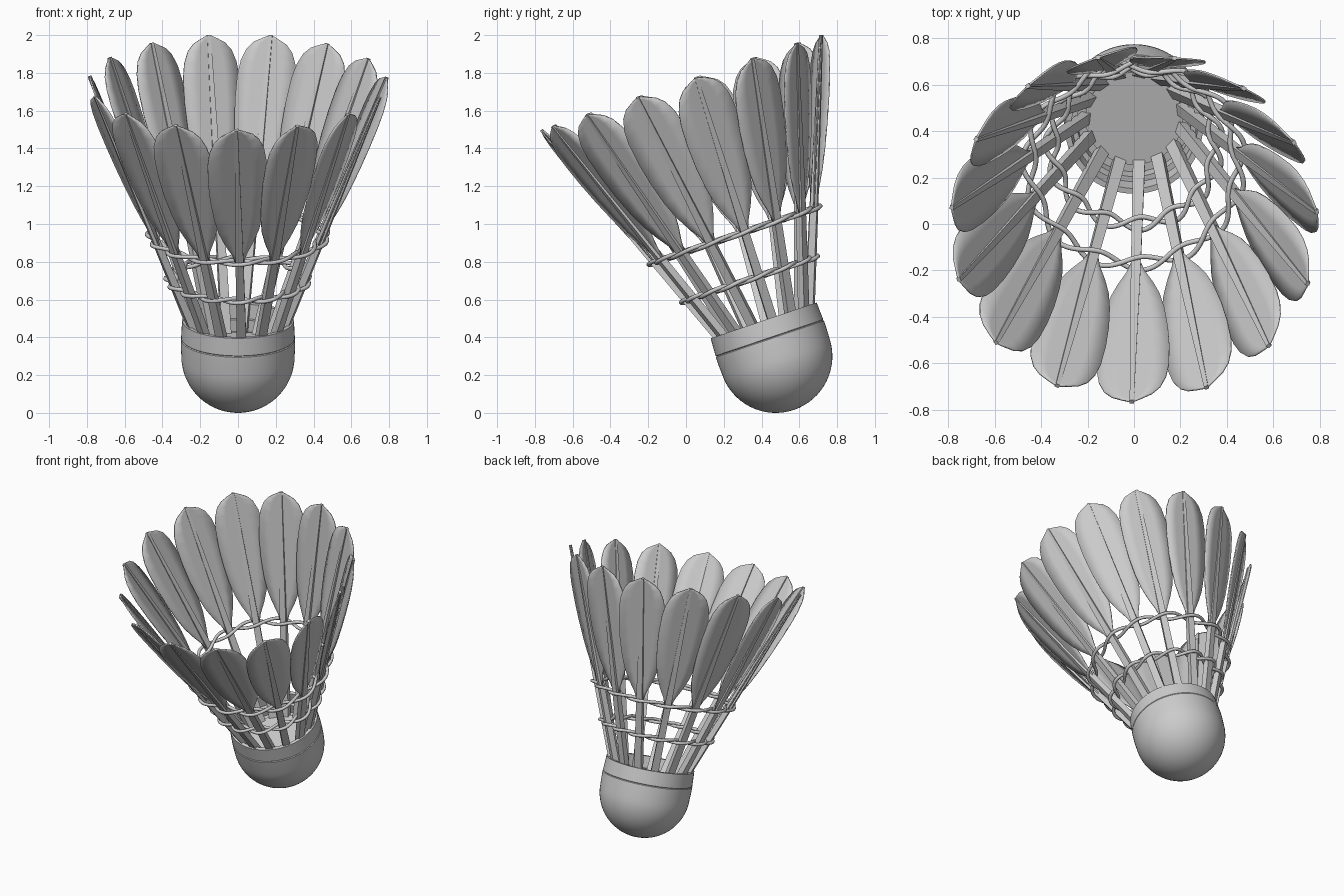
import bpy, bmesh
from math import sin, cos, pi, radians
from mathutils import Vector, Matrix

if "Cube" in bpy.data.objects:
    bpy.data.objects.remove(bpy.data.objects["Cube"])

N = 15
# local frame: axis along z, origin at the centre of the rounded base
TILT = Matrix.Translation((0, 0.475, 0.30)) @ Matrix.Rotation(radians(18.7), 4, 'X')


def make(name, verts, faces, angle=35):
    me = bpy.data.meshes.new(name)
    me.from_pydata(verts, [], faces)
    bm = bmesh.new()
    bm.from_mesh(me)
    bmesh.ops.remove_doubles(bm, verts=bm.verts, dist=1e-5)
    bmesh.ops.recalc_face_normals(bm, faces=bm.faces)
    bm.to_mesh(me)
    bm.free()
    ob = bpy.data.objects.new(name, me)
    bpy.context.collection.objects.link(ob)
    ob.matrix_world = TILT
    bpy.ops.object.select_all(action='DESELECT')
    ob.select_set(True)
    bpy.context.view_layer.objects.active = ob
    bpy.ops.object.shade_smooth_by_angle(angle=radians(angle))
    return ob


def lathe(name, prof, n=64):
    verts = [(r * cos(2 * pi * i / n), r * sin(2 * pi * i / n), z)
             for r, z in prof for i in range(n)]
    faces = [(k * n + i, k * n + (i + 1) % n, (k + 1) * n + (i + 1) % n, (k + 1) * n + i)
             for k in range(len(prof) - 1) for i in range(n)]
    return make(name, verts, faces)


# rounded base with a hollow collar, seam groove and stepped floor
arc = [(0.30 * sin(a), -0.30 * cos(a)) for a in [pi / 2 * i / 16 for i in range(17)]]
lathe("cork_base", arc + [(0.302, 0.05), (0.302, 0.096), (0.297, 0.10), (0.301, 0.104),
                          (0.296, 0.20), (0.272, 0.20), (0.268, 0.12), (0.245, 0.12),
                          (0.245, 0.055), (0.21, 0.055), (0.21, 0.065), (0, 0.065)])

# vane outline: position along the shaft, half width
OUTLINE = [(0.41, 0.016), (0.46, 0.04), (0.51, 0.078), (0.56, 0.108), (0.62, 0.13),
           (0.70, 0.148), (0.78, 0.157), (0.86, 0.157), (0.91, 0.146), (0.95, 0.122),
           (0.975, 0.088), (0.99, 0.045), (1.0, 0.012)]
COLS = [-1, -0.5, 0, 0.5, 1]
TWIST = radians(8)


def ring_point(r, z, a):
    return Vector((r * sin(a), -r * cos(a), z))


def feather(i):
    a = 2 * pi * i / N
    base = ring_point(0.205, 0.05, a + radians(6))
    tip = ring_point(0.79, 1.53, a - radians(0.7))
    d = (tip - base).normalized()
    n = Vector((cos(a), sin(a), 0)).cross(d).normalized()
    l = d.cross(n)
    # square tapered shaft
    verts = []
    for s, w, h in [(0, 0.026, 0.02), (0.45, 0.021, 0.018), (1.002, 0.009, 0.009)]:
        p = base.lerp(tip, s)
        verts += [p + l * w * x + n * h * y for x, y in [(-1, -1), (1, -1), (1, 1), (-1, 1)]]
    faces = [(0, 1, 2, 3), (8, 9, 10, 11)]
    faces += [(k + j, k + (j + 1) % 4, k + 4 + (j + 1) % 4, k + 4 + j)
              for k in (0, 4) for j in range(4)]
    make(f"feather_shaft_{i + 1}", verts, faces)
    # thin twisted vane, overlapping its neighbours pinwheel-style
    side = l * cos(TWIST) - n * sin(TWIST)
    verts = [base.lerp(tip, s) + side * w * c for s, w in OUTLINE for c in COLS]
    m = len(COLS)
    faces = [(k * m + j, k * m + j + 1, (k + 1) * m + j + 1, (k + 1) * m + j)
             for k in range(len(OUTLINE) - 1) for j in range(m - 1)]
    vane = make(f"feather_vane_{i + 1}", verts, faces)
    mod = vane.modifiers.new("thickness", 'SOLIDIFY')
    mod.thickness = 0.008
    mod.offset = 0


for i in range(N):
    feather(i)


# binding threads: two turns weaving inside and outside the shafts
def thread(name, z, r, amp=0.03, steps=360):
    cu = bpy.data.curves.new(name, 'CURVE')
    cu.dimensions = '3D'
    cu.bevel_depth = 0.011
    cu.bevel_resolution = 2
    sp = cu.splines.new('POLY')
    sp.points.add(steps - 1)
    for k in range(steps):
        a = 4 * pi * k / steps
        f = (a - radians(4)) * N / 2
        p = ring_point(r + amp * cos(f), z + 0.008 * sin(f), a)
        sp.points[k].co = (*p, 1)
    sp.use_cyclic_u = True
    ob = bpy.data.objects.new(name, cu)
    bpy.context.collection.objects.link(ob)
    ob.matrix_world = TILT


thread("lower_thread", 0.43, 0.355)
thread("upper_thread", 0.676, 0.453)
